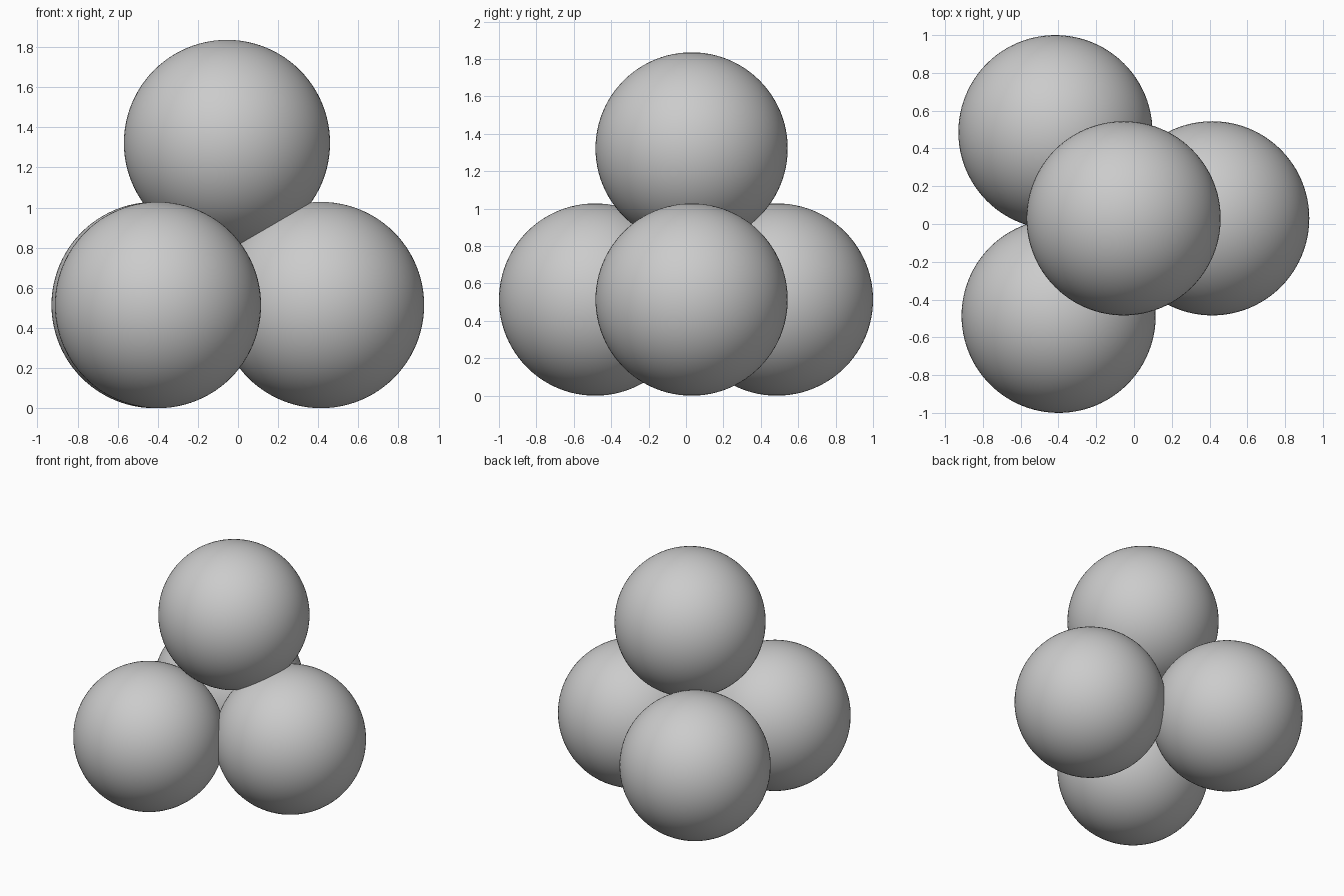
import bpy

cube = bpy.data.objects.get("Cube")
if cube:
    bpy.data.objects.remove(cube, do_unlink=True)

# Single matte grey
GREY = (0.6, 0.6, 0.6, 1.0)
grey = bpy.data.materials.new("neutral_grey")
grey.use_nodes = True
grey.diffuse_color = GREY
bsdf = grey.node_tree.nodes["Principled BSDF"]
bsdf.inputs["Base Color"].default_value = GREY
bsdf.inputs["Roughness"].default_value = 0.6

RADIUS = 0.514


def ball(name, x, y, z):
    bpy.ops.mesh.primitive_uv_sphere_add(
        segments=96, ring_count=48, radius=RADIUS, location=(x, y, z))
    obj = bpy.context.object
    obj.name = name
    obj.data.materials.append(grey)
    bpy.ops.object.shade_smooth()


# Three balls on the ground, overlapping slightly
ball("front_right_ball", -0.399, -0.486, RADIUS)
ball("back_right_ball", -0.416, 0.486, RADIUS)
ball("left_ball", 0.414, 0.03, RADIUS)

# One ball resting on top
ball("top_ball", -0.055, 0.03, 1.322)
